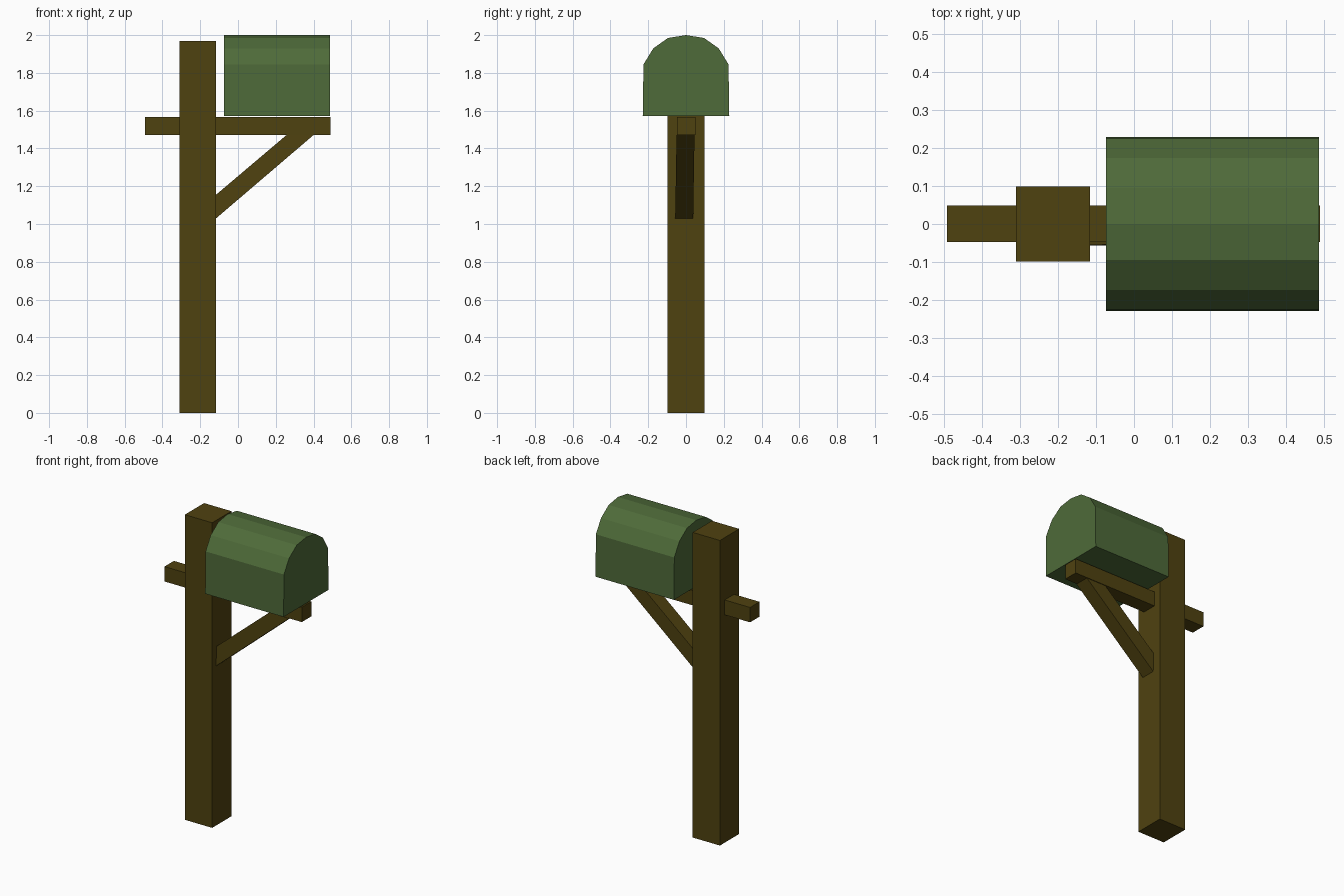
import bpy
import bmesh
from mathutils import Vector

if "Cube" in bpy.data.objects:
    bpy.data.objects.remove(bpy.data.objects["Cube"])


def material(name, rgb):
    m = bpy.data.materials.new(name)
    m.diffuse_color = (*rgb, 1.0)
    m.use_nodes = True
    m.node_tree.nodes["Principled BSDF"].inputs["Base Color"].default_value = m.diffuse_color
    return m


wood = material("brown_wood", (0.078, 0.054, 0.005))
green = material("green_paint", (0.077, 0.145, 0.041))


def prism(name, start, end, mat):
    """Closed solid between two matching outlines."""
    bm = bmesh.new()
    a = [bm.verts.new(Vector(p)) for p in start]
    b = [bm.verts.new(Vector(p)) for p in end]
    bm.faces.new(a)
    bm.faces.new(b[::-1])
    n = len(a)
    for i in range(n):
        j = (i + 1) % n
        bm.faces.new((a[i], b[i], b[j], a[j]))
    bmesh.ops.recalc_face_normals(bm, faces=bm.faces)
    me = bpy.data.meshes.new(name)
    bm.to_mesh(me)
    bm.free()
    me.materials.append(mat)
    ob = bpy.data.objects.new(name, me)
    bpy.context.collection.objects.link(ob)
    return ob


def box(name, x, y, z, mat):
    def ring(h):
        return [(x[0], y[0], h), (x[1], y[0], h), (x[1], y[1], h), (x[0], y[1], h)]
    return prism(name, ring(z[0]), ring(z[1]), mat)


# Upright post and cross arm
box("post", (-0.311, -0.116), (-0.098, 0.098), (0, 1.97), wood)
box("cross_arm", (-0.492, 0.489), (-0.047, 0.049), (1.471, 1.567), wood)

# Diagonal brace, mitred flush to the post and arm, leaning very slightly in y
brace = [(-0.116, 1.03), (0.40, 1.471), (0.257, 1.471), (-0.116, 1.155)]


def lean(z):
    return 0.007 * (z - 1.03) / 0.44


prism("brace",
      [(x, -0.057 + lean(z), z) for x, z in brace],
      [(x, 0.038 + lean(z), z) for x, z in brace], wood)

# Mailbox with a faceted arched roof
half = [(0.229, 1.573), (0.225, 1.845), (0.173, 1.93), (0.095, 1.985)]
outline = half + [(0, 2.0)] + [(-y, z) for y, z in reversed(half)]
prism("mailbox",
      [(-0.074, y, z) for y, z in outline],
      [(0.486, y, z) for y, z in outline], green)
